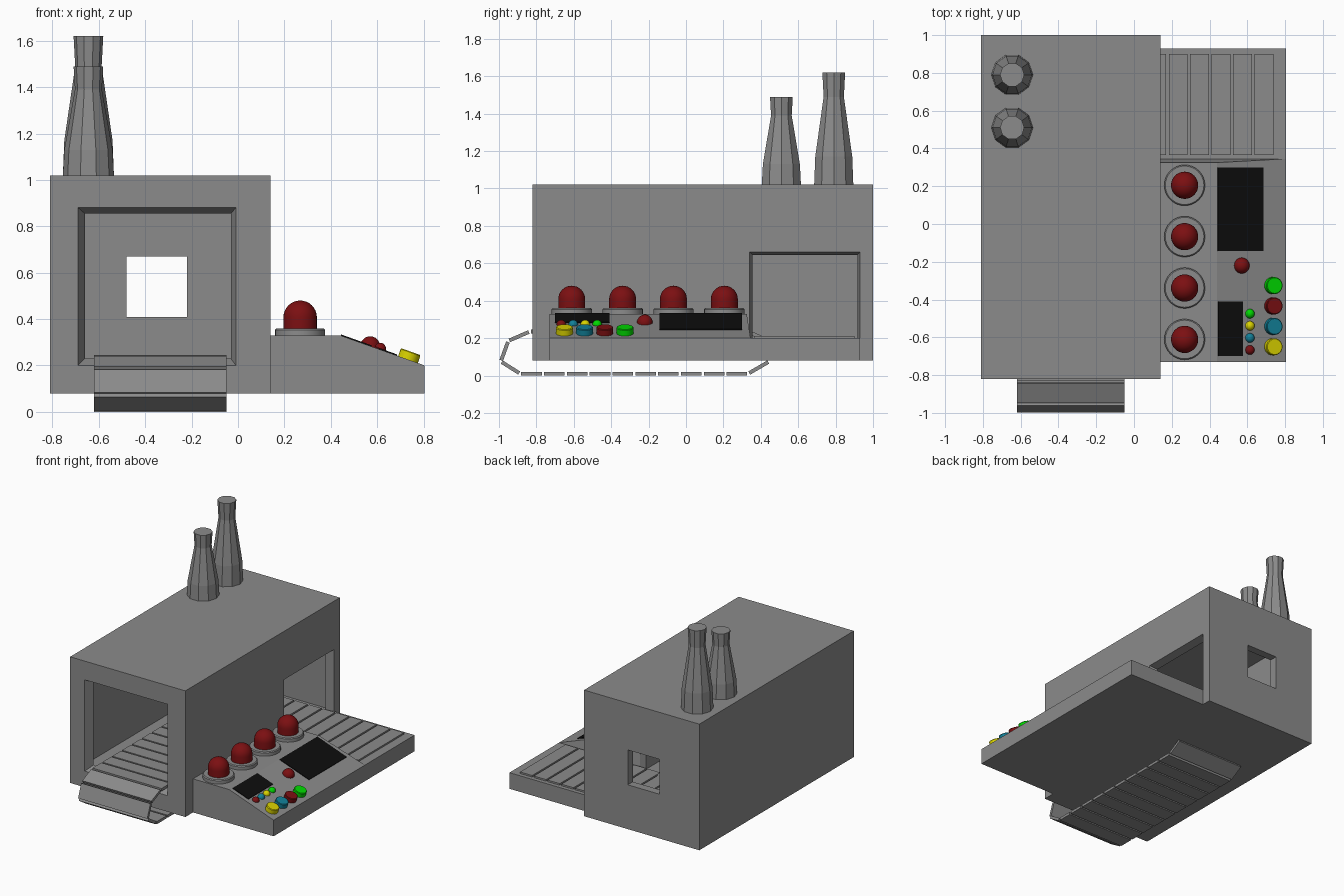
import bpy, bmesh, math
from mathutils import Vector, Matrix

cube = bpy.data.objects.get("Cube")
if cube:
    bpy.data.objects.remove(cube, do_unlink=True)


def material(name, rgb):
    m = bpy.data.materials.new(name)
    m.use_nodes = True
    m.diffuse_color = (*rgb, 1)
    m.node_tree.nodes["Principled BSDF"].inputs["Base Color"].default_value = (*rgb, 1)
    return m


GREY = material("machine grey", (0.26, 0.26, 0.26))
RED = material("deep red", (0.2, 0.005, 0.006))
BLACK = material("screen black", (0.004, 0.004, 0.004))
GREEN = material("green", (0.0, 0.7, 0.0))
YELLOW = material("yellow", (0.7, 0.65, 0.0))
TEAL = material("teal", (0.006, 0.22, 0.32))


def finish(name, bm, mat, smooth=False):
    bmesh.ops.recalc_face_normals(bm, faces=bm.faces)
    mesh = bpy.data.meshes.new(name)
    bm.to_mesh(mesh)
    bm.free()
    mesh.materials.append(mat)
    ob = bpy.data.objects.new(name, mesh)
    bpy.context.collection.objects.link(ob)
    if smooth:
        bpy.ops.object.select_all(action="DESELECT")
        bpy.context.view_layer.objects.active = ob
        ob.select_set(True)
        bpy.ops.object.shade_smooth_by_angle(angle=math.radians(40))
    return ob


def add_box(bm, lo, hi, matrix=Matrix()):
    lo, hi = Vector(lo), Vector(hi)
    place = Matrix.Translation((lo + hi) / 2) @ Matrix.Diagonal((*(hi - lo), 1))
    bmesh.ops.create_cube(bm, size=1, matrix=matrix @ place)


def box(name, lo, hi, mat=GREY, matrix=Matrix()):
    bm = bmesh.new()
    add_box(bm, lo, hi, matrix)
    return finish(name, bm, mat)


def loft(name, ring_a, ring_b, mat=GREY):
    """Solid between two matching outlines."""
    bm = bmesh.new()
    a = [bm.verts.new(p) for p in ring_a]
    b = [bm.verts.new(p) for p in ring_b]
    bm.faces.new(a)
    bm.faces.new(b)
    for i in range(len(a)):
        j = (i + 1) % len(a)
        bm.faces.new((a[i], a[j], b[j], b[i]))
    return finish(name, bm, mat)


def lathe(name, profile, mat, matrix, sides=32, smooth=True):
    """Solid of revolution from (radius, height) pairs."""
    bm = bmesh.new()
    rings = []
    for r, z in profile:
        if r < 1e-5:
            rings.append([bm.verts.new((0, 0, z))])
        else:
            rings.append([bm.verts.new((r * math.cos(t), r * math.sin(t), z))
                          for t in (2 * math.pi * i / sides for i in range(sides))])
    for a, b in zip(rings, rings[1:]):
        for i in range(sides):
            j = (i + 1) % sides
            if len(b) == 1:
                bm.faces.new((a[i], a[j], b[0]))
            else:
                bm.faces.new((a[i], a[j], b[j], b[i]))
    for ring in (rings[0], rings[-1]):
        if len(ring) > 1:
            bm.faces.new(ring)
    bm.transform(matrix)
    return finish(name, bm, mat, smooth)


def dome(r, base=0.0, steps=8):
    return [(r * math.cos(t), base + r * math.sin(t))
            for t in (math.pi / 2 * i / steps for i in range(steps + 1))]


def rect(a0, a1, z0, z1):
    return [(a0, z0), (a1, z0), (a1, z1), (a0, z1)]


# Hollow housing with front, side and rear openings
housing = box("housing", (-0.81, -0.82, 0.08), (0.14, 1.0, 1.02))
cutters = [
    box("interior_cutter", (-0.75, -0.76, 0.2), (0.08, 0.94, 0.96)),
    loft("front_cutter",
         [(x, -0.83, z) for x, z in rect(-0.695, -0.005, 0.195, 0.885)],
         [(x, -0.75, z) for x, z in rect(-0.655, -0.035, 0.235, 0.85)]),
    loft("side_cutter",
         [(0.15, y, z) for y, z in rect(0.338, 0.932, 0.2, 0.662)],
         [(0.07, y, z) for y, z in rect(0.358, 0.914, 0.2, 0.642)]),
    box("rear_cutter", (-0.48, 0.9, 0.41), (-0.22, 1.1, 0.67)),
]
bpy.context.view_layer.objects.active = housing
for c in cutters:
    c.hide_render = True
    mod = housing.modifiers.new("opening", "BOOLEAN")
    mod.operation = "DIFFERENCE"
    mod.solver = "EXACT"
    mod.object = c
    bpy.ops.object.modifier_apply(modifier=mod.name)
for c in cutters:
    bpy.data.objects.remove(c, do_unlink=True)

# Side base and sloped control console
box("side_base", (0.14, -0.73, 0.08), (0.805, 0.93, 0.2))
section = [(0.14, 0.2), (0.14, 0.33), (0.44, 0.33), (0.805, 0.2)]
loft("control_console",
     [(x, -0.73, z) for x, z in section],
     [(x, 0.345 - 0.02 * (z - 0.2) / 0.13, z) for x, z in section])

# Main belt: a closed loop of separate slats
path = [(-0.887, 0.01), (-0.99, 0.075), (-0.95, 0.185), (-0.835, 0.235),
        (0.33, 0.235), (0.44, 0.185), (0.445, 0.075), (0.333, 0.01)]
bm = bmesh.new()
for p, q in zip(path, path[1:] + path[:1]):
    p, q = Vector((0, *p)), Vector((0, *q))
    count = max(1, round((q - p).length / 0.12))
    tilt = math.atan2(q.z - p.z, q.y - p.y)
    half = (q - p).length / count / 2 - 0.006
    for i in range(count):
        place = Matrix.Translation(p.lerp(q, (i + 0.5) / count)) @ Matrix.Rotation(tilt, 4, "X")
        add_box(bm, (-0.62, -half, -0.01), (-0.05, half, 0.01), place)
finish("main_belt", bm, GREY)

# Exit belt slats running out through the side opening
bm = bmesh.new()
for i in range(12):
    x = 0.738 - 0.1135 * i
    add_box(bm, (x - 0.1, 0.365, 0.19), (x, 0.9, 0.212))
finish("exit_belt", bm, GREY)

# Chimneys
for name, y, profile in (
        ("tall_chimney", 0.79, [(0.11, 1.02), (0.104, 1.17), (0.057, 1.49), (0.064, 1.62)]),
        ("short_chimney", 0.51, [(0.11, 1.02), (0.104, 1.13), (0.058, 1.39), (0.064, 1.49)])):
    lathe(name, profile, GREY, Matrix.Translation((-0.645, y, 0)), 10, False)

# Warning lamps on round bases
for i in range(4):
    at = Matrix.Translation((0.268, 0.205 - 0.272 * i, 0.33))
    lathe(f"lamp_base_{i + 1}", [(0.108, 0), (0.108, 0.024), (0.102, 0.03)], GREY, at)
    lathe(f"lamp_{i + 1}", [(0.072, 0.03)] + dome(0.072, 0.078), RED, at)

# Parts lying on the console slope
slope = math.atan2(0.13, 0.365)


def on_slope(x, y):
    z = 0.33 - (x - 0.44) * math.tan(slope)
    return Matrix.Translation((x, y, z)) @ Matrix.Rotation(slope, 4, "Y")


for name, x0, x1, y0, y1 in (("large_screen", 0.443, 0.685, -0.143, 0.3),
                             ("small_screen", 0.445, 0.575, -0.7, -0.41)):
    w, h = (x1 - x0) / 2 / math.cos(slope), (y1 - y0) / 2
    box(name, (-w, -h, -0.002), (w, h, 0.005), BLACK, on_slope((x0 + x1) / 2, (y0 + y1) / 2))

lathe("dome_button", dome(0.042), RED, on_slope(0.57, -0.22), 24)
for i, (label, mat) in enumerate((("green", GREEN), ("yellow", YELLOW),
                                  ("teal", TEAL), ("red", RED))):
    lathe(f"{label}_knob", dome(0.025, 0.004), mat, on_slope(0.612, -0.475 - 0.064 * i), 20)
for i, (label, mat) in enumerate((("green", GREEN), ("red", RED),
                                  ("teal", TEAL), ("yellow", YELLOW))):
    lathe(f"{label}_button", [(0.045, 0), (0.045, 0.032), (0.041, 0.036)], mat,
          on_slope(0.733, -0.326 - 0.108 * i), 24)
